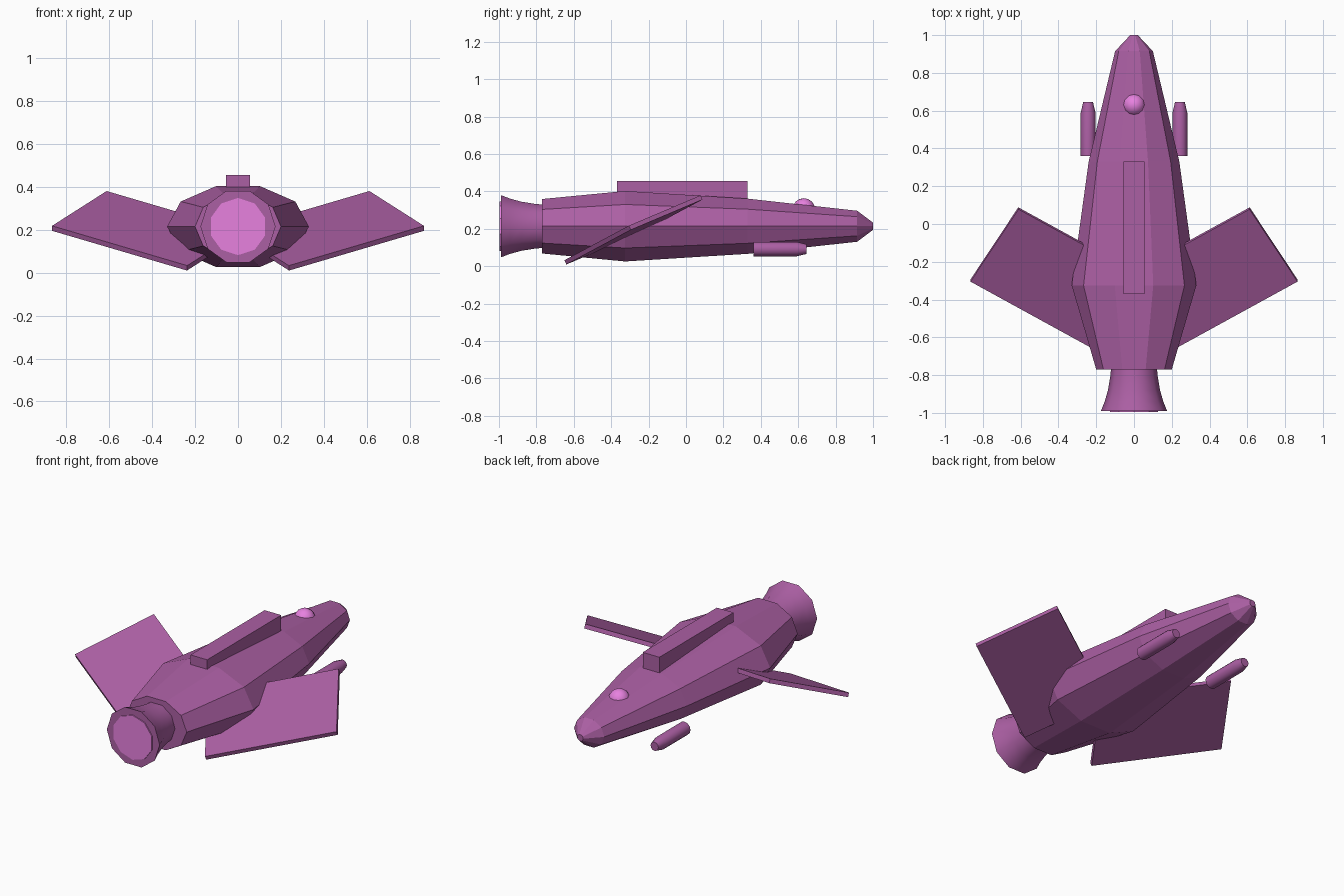
import bpy, bmesh, math
from mathutils import Matrix, Vector

if "Cube" in bpy.data.objects:
    bpy.data.objects.remove(bpy.data.objects["Cube"], do_unlink=True)

AXIS_Z = 0.214


def material(name, rgb):
    m = bpy.data.materials.new(name)
    m.use_nodes = True
    m.diffuse_color = (*rgb, 1)
    m.node_tree.nodes["Principled BSDF"].inputs["Base Color"].default_value = (*rgb, 1)
    return m


purple = material("purple_hull", (0.41, 0.115, 0.37))
pink = material("pink_glow", (0.8, 0.22, 0.74))


def make(name, bm, mat, smooth_angle=0):
    bmesh.ops.recalc_face_normals(bm, faces=bm.faces)
    me = bpy.data.meshes.new(name)
    bm.to_mesh(me)
    bm.free()
    me.materials.append(mat)
    ob = bpy.data.objects.new(name, me)
    bpy.context.collection.objects.link(ob)
    if smooth_angle:
        bpy.ops.object.select_all(action='DESELECT')
        ob.select_set(True)
        bpy.context.view_layer.objects.active = ob
        bpy.ops.object.shade_smooth_by_angle(angle=math.radians(smooth_angle))
    return ob


def loft(name, sections, sides, mat, x=0, z=AXIS_Z, smooth_angle=0, turn=0):
    """Elliptical rings (y, x radius, z radius) joined along y, with end caps."""
    bm = bmesh.new()
    rings = []
    for y, rx, rz in sections:
        angles = [math.tau * i / sides + turn for i in range(sides)]
        rings.append([bm.verts.new((x + rx * math.cos(a), y, z + rz * math.sin(a)))
                      for a in angles])
    for a, b in zip(rings, rings[1:]):
        for i in range(sides):
            j = (i + 1) % sides
            bm.faces.new((a[i], a[j], b[j], b[i]))
    bm.faces.new(rings[0])
    bm.faces.new(rings[-1])
    return make(name, bm, mat, smooth_angle)


def box(name, matrix, mat):
    bm = bmesh.new()
    bmesh.ops.create_cube(bm, size=1, matrix=matrix)
    return make(name, bm, mat)


# Faceted fuselage
loft("fuselage", [(-0.77, 0.2, 0.153), (-0.325, 0.33, 0.198), (0.33, 0.24, 0.155),
                  (0.915, 0.1, 0.087), (1.0, 0.02, 0.02)], 10, purple)

# Flared engine nozzle and its glowing disc
loft("engine_nozzle", [(-0.99, 0.175, 0.175), (-0.94, 0.155, 0.155),
                       (-0.88, 0.138, 0.138), (-0.81, 0.126, 0.126),
                       (-0.75, 0.12, 0.12)], 10, purple, smooth_angle=40)
loft("engine_glow", [(-0.996, 0.133, 0.133), (-0.988, 0.133, 0.133)], 10, pink,
     turn=math.pi / 2)

# Dorsal spine
box("dorsal_spine", Matrix.Translation((0, -0.02, 0.39))
    @ Matrix.Diagonal((0.11, 0.7, 0.13, 1)), purple)

# Cockpit dome
bm = bmesh.new()
bmesh.ops.create_uvsphere(bm, u_segments=12, v_segments=8, radius=0.06,
                          matrix=Matrix.Translation((0, 0.63, 0.304)))
make("cockpit_dome", bm, pink, 35)

# Wings: flat slabs spanned by their three outer corners, and gun pods below
for side, s in (("left", 1), ("right", -1)):
    front, tip, rear = (Vector((s * x, y, z)) for x, y, z in
                        ((0.612, 0.083, 0.368), (0.866, -0.3, 0.206), (0.237, -0.645, 0.021)))
    chord, span = front - tip, tip - rear
    normal = chord.cross(span).normalized() * 0.025
    m = Matrix((chord, span, normal)).transposed().to_4x4()
    m.translation = (front + rear) / 2
    box(side + "_wing", m, purple)
    loft(side + "_gun_pod", [(0.36, 0.039, 0.039), (0.59, 0.039, 0.039),
                             (0.645, 0.026, 0.026)], 12, purple,
         x=s * 0.243, z=0.092, smooth_angle=35)
